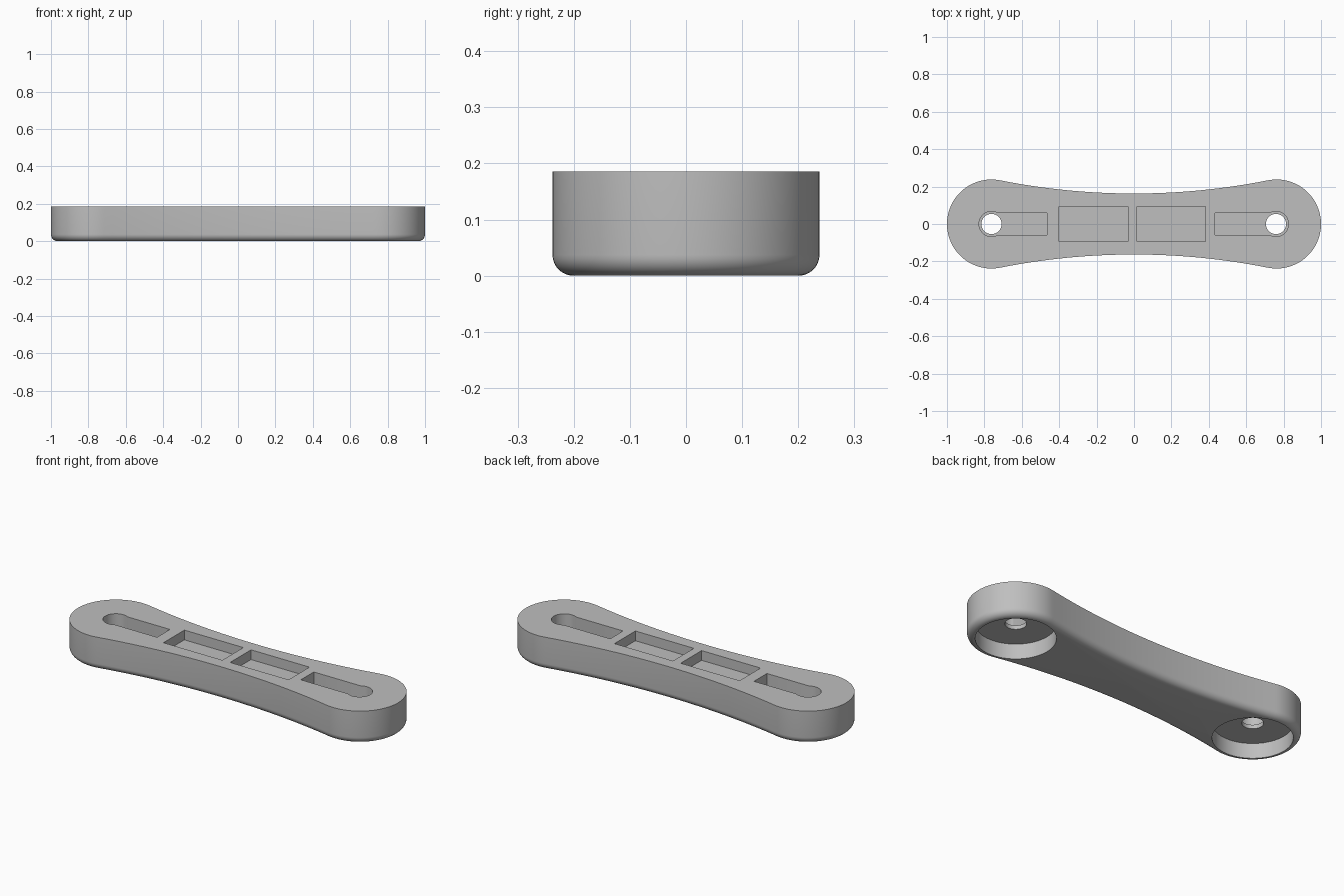
import bpy, bmesh, math

if "Cube" in bpy.data.objects:
    bpy.data.objects.remove(bpy.data.objects["Cube"])

HEIGHT = 0.186
END_X, END_R = 0.762, 0.238      # round ends
WAIST = 0.163                    # half width in the middle
FILLET = 0.037                   # rounded lower edge

grey = bpy.data.materials.new("mid_grey")
grey.diffuse_color = (0.52, 0.52, 0.52, 1)
grey.use_nodes = True
grey.node_tree.nodes["Principled BSDF"].inputs["Base Color"].default_value = grey.diffuse_color


def outline(d):
    """Dog-bone outline shrunk inwards by d: two round ends, two concave sides."""
    R = (END_X**2 + WAIST**2 - END_R**2) / (2 * (END_R - WAIST))
    cy = R + WAIST
    a = math.atan2(END_X, cy)
    r, big = END_R - d, R + d
    t = math.pi / 2 + a
    end = [(END_X + r * math.cos(-t + 2 * t * i / 48), r * math.sin(-t + 2 * t * i / 48))
           for i in range(49)]
    side = [(big * math.sin(a - 2 * a * i / 32), cy - big * math.cos(a - 2 * a * i / 32))
            for i in range(1, 32)]
    half = end + side
    return half + [(-x, -y) for x, y in half]


def loft(name, layers):
    """Closed solid through a stack of (outline, z) rings."""
    bm = bmesh.new()
    rings = [[bm.verts.new((x, y, z)) for x, y in pts] for pts, z in layers]
    n = len(rings[0])
    for lo, hi in zip(rings, rings[1:]):
        for i in range(n):
            j = (i + 1) % n
            bm.faces.new((lo[i], lo[j], hi[j], hi[i]))
    bm.faces.new(rings[0][::-1])
    bm.faces.new(rings[-1])
    bmesh.ops.recalc_face_normals(bm, faces=bm.faces)
    me = bpy.data.meshes.new(name)
    bm.to_mesh(me)
    bm.free()
    me.materials.append(grey)
    ob = bpy.data.objects.new(name, me)
    bpy.context.collection.objects.link(ob)
    return ob


def circle(cx, r, n=48):
    return [(cx + r * math.cos(2 * math.pi * i / n), r * math.sin(2 * math.pi * i / n))
            for i in range(n)]


def rectangle(x0, x1, h):
    return [(x0, -h), (x1, -h), (x1, h), (x0, h)]


def keyhole(cx, x_end, r, h):
    """Round pocket with a straight slot running to x_end."""
    a = math.asin(h / r)
    s = 1 if x_end > cx else -1
    arc = [a + (2 * math.pi - 2 * a) * i / 40 for i in range(41)]
    return [(cx + s * r * math.cos(t), r * math.sin(t)) for t in arc] + [(x_end, -h), (x_end, h)]


# Body with rounded lower edge
layers = []
for i in range(9):
    t = math.pi / 2 * i / 8
    layers.append((outline(FILLET * (1 - math.sin(t))), FILLET * (1 - math.cos(t))))
layers.append((outline(0), HEIGHT))
body = loft("handle_body", layers)

# Cutters: end bores and keyhole slots, then the two middle pockets
TOP = HEIGHT + 0.05
cuts = []
for cx, slot_end in ((-END_X, -0.465), (END_X - 0.003, 0.433)):
    cuts.append((circle(cx, 0.2, 64), -0.05, 0.084))
    cuts.append((keyhole(cx, slot_end, 0.067, 0.0575), HEIGHT - 0.08, TOP))
    cuts.append((circle(cx, 0.054), -0.05, TOP))
for x0, x1 in ((-0.40, -0.032), (0.016, 0.381)):
    cuts.append((rectangle(x0, x1, 0.093), HEIGHT - 0.055, TOP))

bpy.context.view_layer.objects.active = body
body.select_set(True)
for pts, z0, z1 in cuts:
    cutter = loft("cutter", [(pts, z0), (pts, z1)])
    cutter.hide_render = True
    mod = body.modifiers.new("cut", "BOOLEAN")
    mod.operation = "DIFFERENCE"
    mod.solver = "EXACT"
    mod.object = cutter
    bpy.ops.object.modifier_apply(modifier=mod.name)
    bpy.data.objects.remove(cutter)

bpy.ops.object.shade_smooth_by_angle(angle=math.radians(30))
